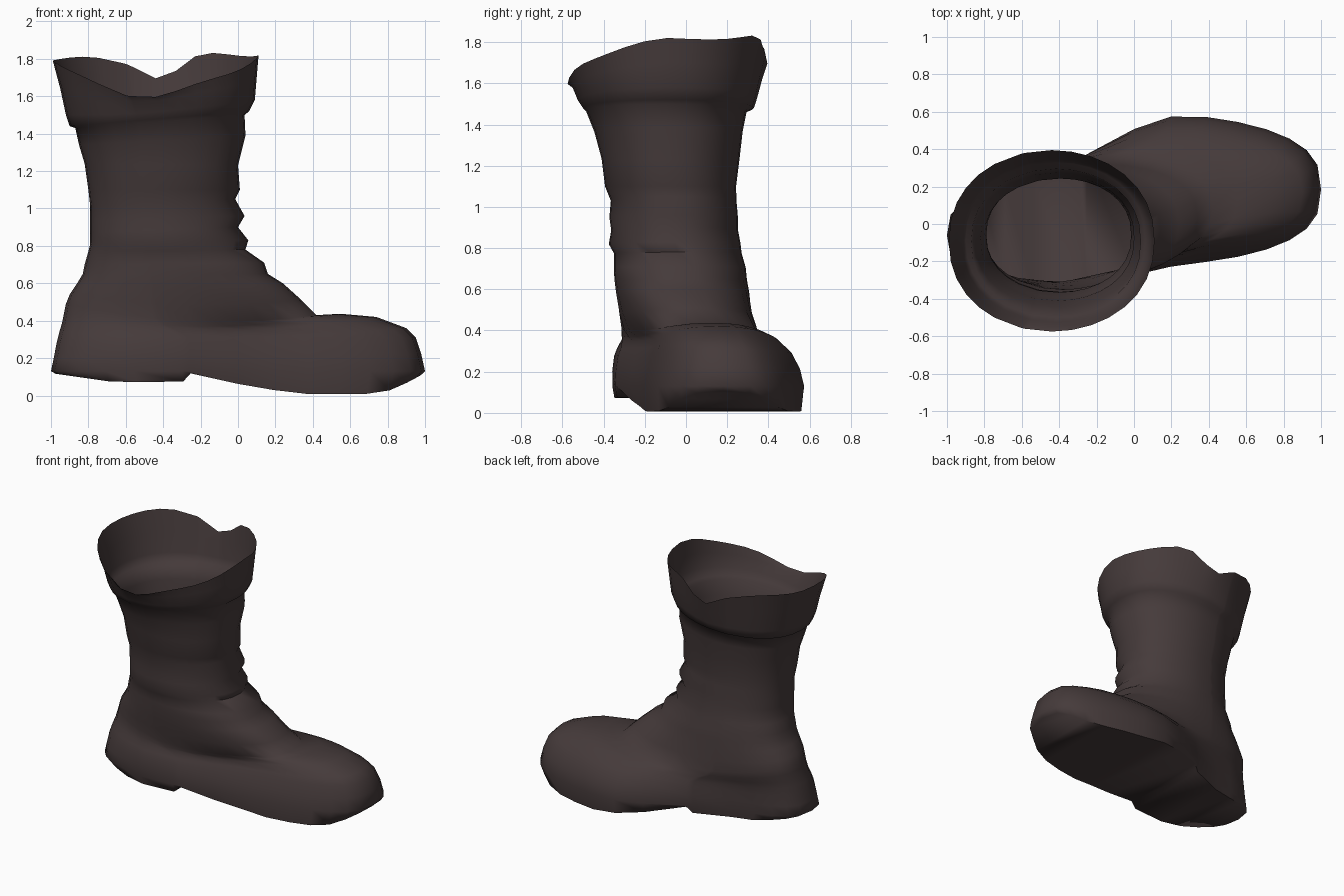
import bpy
import bmesh
import math
from mathutils import Vector

if "Cube" in bpy.data.objects:
    bpy.data.objects.remove(bpy.data.objects["Cube"], do_unlink=True)

HALF = 16            # ring segments from back to front on each side
COUNT = HALF * 2


def smooth(low, high, value):
    t = min(max((value - low) / (high - low), 0), 1)
    return t * t * (3 - 2 * t)


def mix(a, b, t):
    return a + (b - a) * t


# Position of each ring point between the back (0) and the front (1);
# two stations are pulled together to give a crisp heel breast.
stations = [(1 - math.cos(math.pi * k / HALF)) / 2 for k in range(HALF + 1)]
stations[6], stations[7] = 0.35, 0.37


def ring(front, back, heel, ball, power, droop=0):
    """Closed outline tilted from back (x, z) to front (x, z).
    heel and ball give (centre y, half width) of the two ends;
    droop lowers the sides so that stacked rings form a dome."""
    points = []
    for k in range(COUNT):
        u = stations[k if k <= HALF else COUNT - k]
        side = 0 if k in (0, HALF) else (1 if k < HALF else -1)
        x = mix(back[0], front[0], u)
        blend = smooth(-.6, .32, x)
        centre = mix(heel[0], ball[0], blend)
        width = mix(heel[1], ball[1], blend)
        arc = 4 * max(u * (1 - u), 0)
        points.append(Vector((x, centre + side * width * arc ** (power / 2),
                              mix(back[1], front[1], u) - droop * arc)))
    return points


def sole_height(x):
    """Underside profile: heel block, raised waist, rolled toe."""
    profile = [(-1, .12), (-.65, .07), (-.29, .075), (-.26, .12),
               (.1, .04), (.4, .005), (.74, .01), (.84, .035), (1, .12)]
    for (xa, za), (xb, zb) in zip(profile, profile[1:]):
        if x <= xb:
            return mix(za, zb, max(x - xa, 0) / (xb - xa))
    return profile[-1][1]


# Foot rings: front x, z, back x, z, ball centre, ball half width
foot = [
    (1, .13, -1, .13, .185, .41),
    (.98, .22, -.985, .2, .185, .39),
    (.95, .31, -.97, .28, .175, .36),
    (.9, .36, -.955, .34, .165, .335),
    (.74, .42, -.94, .39, .15, .315),
    (.55, .437, -.93, .44, .12, .31),
    (.42, .43, -.92, .49, .08, .31),
    (.34, .51, -.9, .54, .03, .315),
    (.24, .6, -.86, .6, 0, .32),
    (.16, .65, -.83, .65, -.02, .32),
    (.14, .71, -.82, .7, -.03, .32),
]
# Shaft rings with creases at the front: front x, z, back x, z, centre, half width
shaft = [
    (.04, .78, -.8, .77, -.04, .31),
    (.055, .83, -.79, .81, -.055, .32),
    (0, .9, -.79, .87, -.055, .308),
    (.035, .96, -.79, .94, -.06, .312),
    (-.015, 1.05, -.79, 1.01, -.06, .305),
    (.01, 1.1, -.8, 1.1, -.075, .318),
    (0, 1.23, -.82, 1.24, -.075, .335),
    (.04, 1.39, -.85, 1.34, -.085, .36),
    (.035, 1.5, -.87, 1.43, -.095, .39),
]
# Cuff rings, flaring to the open rim
cuff = [
    (.06, 1.52, -.9, 1.44, -.085, .415),
    (.09, 1.58, -.92, 1.5, -.09, .435),
    (.1, 1.7, -.95, 1.64, -.09, .46),
    (.11, 1.82, -.99, 1.79, -.09, .485),
]

# Sole outline, slightly inset and following the underside profile
edge = foot[0]
bottom = ring(edge[:2], edge[2:4], (-.06, .34), edge[4:], .7)
middle = Vector((0, .05, 0))
for p in bottom:
    p.xy = middle.xy + (p.xy - middle.xy) * .975
    p.z = sole_height(p.x)
rings = [bottom]

for i, (xf, zf, xb, zb, centre, width) in enumerate(foot):
    t = i / (len(foot) - 1)
    heel = (mix(-.06, centre, t * t), mix(.34, width, t))
    droop = .07 * math.sin(math.pi * t) ** 3
    rings.append(ring((xf, zf), (xb, zb), heel, (centre, width),
                      mix(.7, .85, t), droop))
for xf, zf, xb, zb, centre, width in shaft:
    rings.append(ring((xf, zf), (xb, zb), (centre, width), (centre, width), .88))
for i, (xf, zf, xb, zb, centre, width) in enumerate(cuff):
    outline = ring((xf, zf), (xb, zb), (centre, width), (centre, width), .9)
    t = i / (len(cuff) - 1)
    for p in outline:
        # Rim sags on the near side and has a notch on the far side
        reach = (p.y - centre) / width
        sag = .19 * max(-reach, 0) ** 1.9
        notch = .1 * math.exp(-((p.x + .4) / .13) ** 2) if reach > 0 else 0
        ripple = .025 * math.sin(9 * p.x) * abs(reach)
        p.z -= t * t * (sag + notch + ripple)
    rings.append(outline)

# Skin the rings and close the sole with strips between the two sides
bm = bmesh.new()
loops = [[bm.verts.new(p) for p in outline] for outline in rings]
for lower, upper in zip(loops, loops[1:]):
    for k in range(COUNT):
        n = (k + 1) % COUNT
        bm.faces.new((lower[k], lower[n], upper[n], upper[k]))
sole = loops[0]
for k in range(HALF):
    corners = [sole[k], sole[k + 1], sole[COUNT - k - 1], sole[-k]]
    bm.faces.new(list(dict.fromkeys(corners)))
bmesh.ops.recalc_face_normals(bm, faces=bm.faces)

mesh = bpy.data.meshes.new("boot")
bm.to_mesh(mesh)
bm.free()
boot = bpy.data.objects.new("boot", mesh)
bpy.context.collection.objects.link(boot)

# Dark brown leather
leather = bpy.data.materials.new("dark brown leather")
leather.use_nodes = True
colour = (.06, .043, .043, 1)
leather.diffuse_color = colour
leather.node_tree.nodes["Principled BSDF"].inputs["Base Color"].default_value = colour
mesh.materials.append(leather)

bpy.ops.object.select_all(action="DESELECT")
boot.select_set(True)
bpy.context.view_layer.objects.active = boot
bpy.ops.object.shade_smooth_by_angle(angle=math.radians(70))
